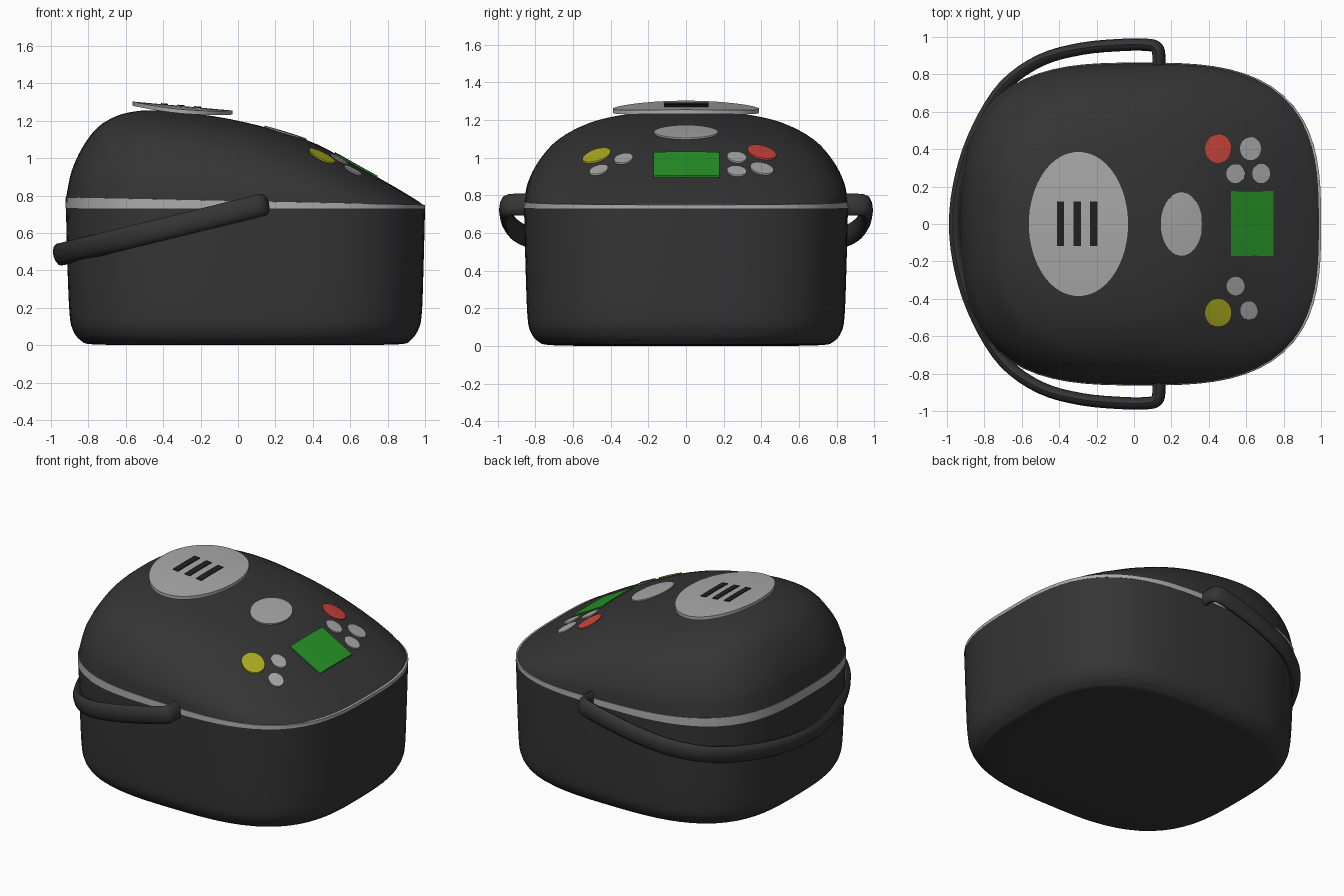
import bpy, bmesh, math
from mathutils import Vector
from mathutils.bvhtree import BVHTree

if "Cube" in bpy.data.objects:
    bpy.data.objects.remove(bpy.data.objects["Cube"])


def material(name, rgb):
    m = bpy.data.materials.new(name)
    m.diffuse_color = (*rgb, 1)
    m.use_nodes = True
    m.node_tree.nodes["Principled BSDF"].inputs["Base Color"].default_value = m.diffuse_color
    return m


dark = material("dark_plastic", (0.035, 0.035, 0.035))
black = material("slot_black", (0.015, 0.015, 0.015))
silver = material("silver", (0.4, 0.4, 0.4))
red = material("red", (0.6, 0.06, 0.045))
yellow = material("yellow", (0.42, 0.42, 0.015))
green = material("green", (0.02, 0.3, 0.02))


def spline(pts, steps):
    """Catmull-Rom resampling of equal-length tuples."""
    p = [Vector(q) for q in pts]
    p = [2 * p[0] - p[1]] + p + [2 * p[-1] - p[-2]]
    out = []
    for i in range(1, len(p) - 2):
        a, b, c, d = p[i - 1:i + 3]
        for s in range(steps):
            t = s / steps
            out.append(0.5 * (2 * b + (c - a) * t + (2 * a - 5 * b + 4 * c - d) * t * t
                              + (3 * b - a - 3 * c + d) * t ** 3))
    return out + [p[-2]]


def loft(name, rings, mat, caps=True, angle=35):
    """Skin a list of closed rings of points."""
    bm = bmesh.new()
    rows = [[bm.verts.new(q) for q in r] for r in rings]
    n = len(rows[0])
    for a, b in zip(rows, rows[1:]):
        for i in range(n):
            j = (i + 1) % n
            bm.faces.new((a[i], a[j], b[j], b[i]))
    if caps:
        bm.faces.new(rows[0][::-1])
        bm.faces.new(rows[-1])
    bmesh.ops.recalc_face_normals(bm, faces=bm.faces)
    me = bpy.data.meshes.new(name)
    bm.to_mesh(me)
    bm.free()
    me.materials.append(mat)
    ob = bpy.data.objects.new(name, me)
    bpy.context.collection.objects.link(ob)
    bpy.ops.object.select_all(action='DESELECT')
    ob.select_set(True)
    bpy.context.view_layer.objects.active = ob
    bpy.ops.object.shade_smooth_by_angle(angle=math.radians(angle))
    return ob


def oval(x0, z0, x1, z1, hy, n, count=80):
    """Superellipse ring, tilted from z0 at x0 to z1 at x1."""
    pts = []
    for i in range(count):
        a = 2 * math.pi * i / count
        c, s = math.cos(a), math.sin(a)
        r = (abs(c) ** n + abs(s) ** n) ** (-1 / n)
        u, v = c * r, s * r
        pts.append((x0 + (x1 - x0) * (u + 1) / 2, v * hy, z0 + (z1 - z0) * (u + 1) / 2))
    return pts


# Lower pot body: x min, x max, half depth, height
body = [(-.50, .55, .45, 0), (-.78, .86, .72, .005), (-.84, .92, .785, .025),
        (-.88, .96, .825, .075), (-.90, .982, .842, .16), (-.912, .992, .852, .42),
        (-.92, 1.0, .86, .732)]
loft("pot_body", [oval(a, z, b, z, y, 3) for a, b, y, z in spline(body, 4)], dark)

# Silver rim between body and lid
loft("rim_band", [oval(-.915, .73, .995, .73, .855, 3), oval(-.923, .73, 1.0, .73, .863, 3),
                  oval(-.921, .79, 1.0, .75, .861, 3), oval(-.90, .792, .985, .752, .845, 3)], silver)

# Domed, forward-sloping lid: x min, z there, x max, z there, half depth, squareness
lid_rings = [(-.92, .785, .997, .745, .858, 3), (-.89, .93, .955, .775, .842, 2.9),
             (-.83, 1.06, .84, .845, .79, 2.75), (-.75, 1.165, .66, .945, .70, 2.6),
             (-.65, 1.225, .42, 1.075, .55, 2.4), (-.55, 1.25, .20, 1.15, .38, 2.2),
             (-.45, 1.256, 0, 1.2, .2, 2), (-.34, 1.25, -.14, 1.226, .08, 2)]
lid = loft("lid", [oval(*r) for r in spline(lid_rings, 4)], dark)
tree = BVHTree.FromPolygons([v.co for v in lid.data.vertices],
                            [p.vertices for p in lid.data.polygons])


def on_lid(x, y):
    return tree.ray_cast(Vector((x, y, 3)), Vector((0, 0, -1)))[0].z + .008


def on_vent(x, y):
    return 1.279 - .09 * (x + .3) - .018 * (y / .385) ** 2


def patch(name, outline, height, thick, mat, rings=5):
    """Thin plate with a plan outline whose top follows a height function."""
    cx = sum(p[0] for p in outline) / len(outline)
    cy = sum(p[1] for p in outline) / len(outline)

    def ring(f, drop=0):
        flat = [(cx + (x - cx) * f, cy + (y - cy) * f) for x, y in outline]
        return [(x, y, height(x, y) - drop) for x, y in flat]
    return loft(name, [ring(.02, thick)] + [ring(1, thick)]
                + [ring(1 - .98 * k / rings) for k in range(rings + 1)], mat)


def ellipse(cx, cy, rx, ry, n=40):
    return [(cx + rx * math.cos(2 * math.pi * i / n), cy + ry * math.sin(2 * math.pi * i / n))
            for i in range(n)]


def rect(x0, x1, y0, y1, n=8):
    c = [(x0, y0), (x1, y0), (x1, y1), (x0, y1)]
    return [(a[0] + (b[0] - a[0]) * k / n, a[1] + (b[1] - a[1]) * k / n)
            for a, b in zip(c, c[1:] + c[:1]) for k in range(n)]


# Steam vent plate with three slots
patch("vent_plate", ellipse(-.297, 0, .268, .388, 64), on_vent, .022, silver)
for i, x in enumerate((-.393, -.304, -.216)):
    patch(f"vent_slot_{i + 1}", rect(x - .02, x + .02, -.117, .12),
          lambda x, y: on_vent(x, y) + .005, .008, black)

# Control panel: display and buttons
patch("display", rect(.518, .745, -.172, .177), on_lid, .014, green)
patch("open_button", ellipse(.254, 0, .111, .17), on_lid, .014, silver)
buttons = [("red_button", .45, .403, .07, .077, red), ("yellow_button", .45, -.475, .07, .075, yellow),
           ("button_1", .623, .403, .056, .062, silver), ("button_2", .543, .27, .05, .052, silver),
           ("button_3", .68, .27, .048, .052, silver), ("button_4", .543, -.332, .048, .05, silver),
           ("button_5", .615, -.463, .047, .05, silver)]
for name, x, y, rx, ry, mat in buttons:
    patch(name, ellipse(x, y, rx, ry, 28), on_lid, .014, mat)

# Carrying handle: half path in plan, mirrored, laid in a sloping plane
half = [(.133, .82), (.133, .90), (.122, .942), (.08, .957), (-.05, .958), (-.28, .937), (-.50, .875),
        (-.69, .74), (-.83, .52), (-.92, .27), (-.955, 0)]
path = spline([(x, y, 0) for x, y in half + [(x, -y) for x, y in half[-2::-1]]], 4)
slope = .245
up = Vector((-slope, 0, 1)).normalized()
pts = [Vector((p.x, p.y, .75 + slope * (p.x - .13))) for p in path]
rings = []
for i, p in enumerate(pts):
    tangent = (pts[min(i + 1, len(pts) - 1)] - pts[max(i - 1, 0)]).normalized()
    side = tangent.cross(up).normalized()
    rings.append([p + side * .033 * math.cos(a) + up * .06 * math.sin(a)
                  for a in (2 * math.pi * k / 12 for k in range(12))])
loft("carry_handle", rings, dark, angle=50)
